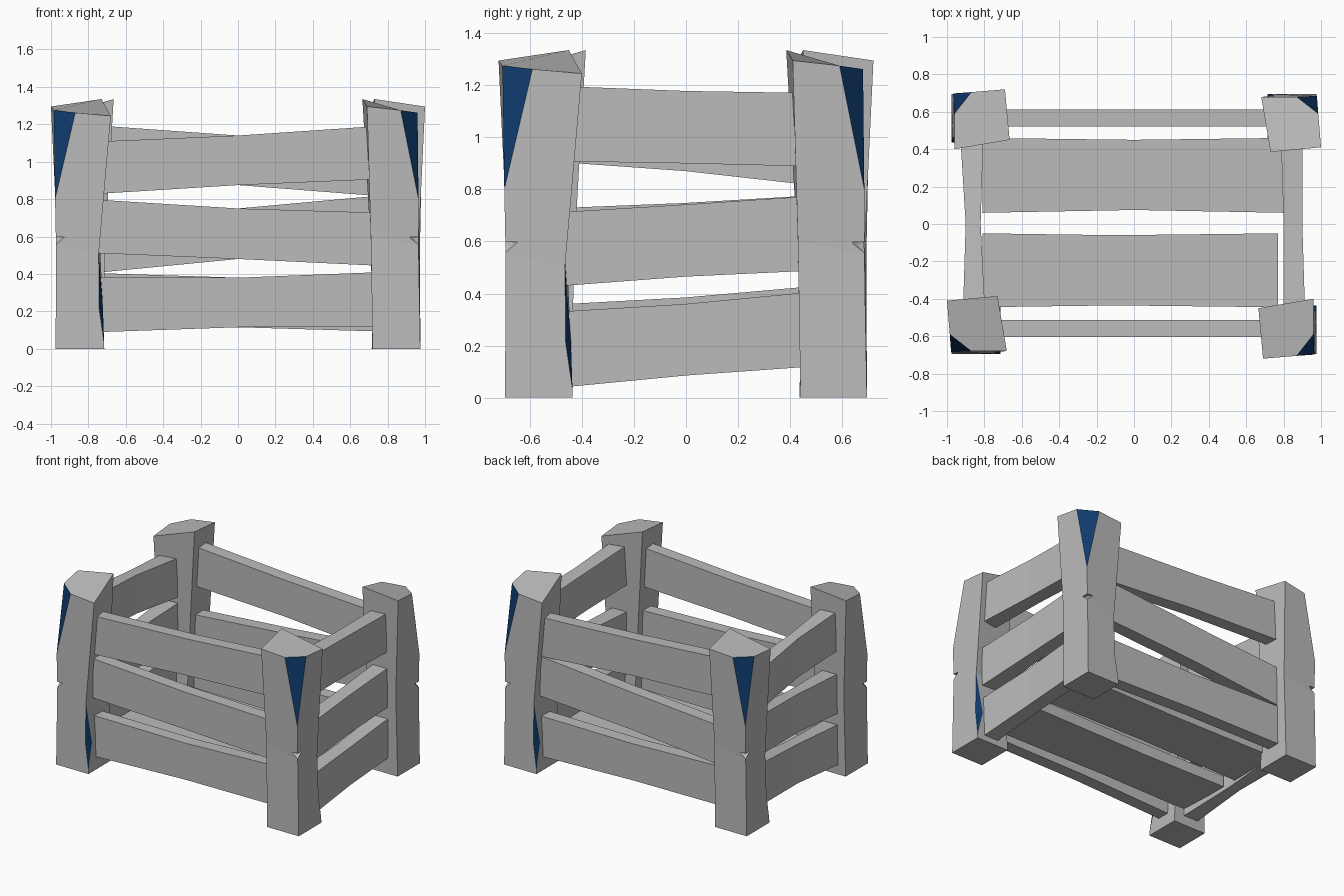
import bpy, bmesh, math
from mathutils import Matrix, Vector

if "Cube" in bpy.data.objects:
    bpy.data.objects.remove(bpy.data.objects["Cube"])


def material(name, rgb):
    m = bpy.data.materials.new(name)
    m.diffuse_color = (*rgb, 1)
    m.use_nodes = True
    m.node_tree.nodes["Principled BSDF"].inputs["Base Color"].default_value = m.diffuse_color
    return m


GREY = material("grey wood", (0.5, 0.5, 0.5))
BLUE = material("blue chipped wood", (0.005, 0.046, 0.162))


def make(name, verts, faces, blue=()):
    bm = bmesh.new()
    vs = [bm.verts.new(v) for v in verts]
    for i, f in enumerate(faces):
        face = bm.faces.new([vs[k] for k in f])
        face.material_index = 1 if i in blue else 0
    bmesh.ops.recalc_face_normals(bm, faces=bm.faces[:])
    me = bpy.data.meshes.new(name)
    bm.to_mesh(me)
    bm.free()
    me.materials.append(GREY)
    me.materials.append(BLUE)
    ob = bpy.data.objects.new(name, me)
    bpy.context.collection.objects.link(ob)
    return ob


# Corner post, modelled at the front left: pinched waist, sloped top, chipped corners
V = dict(
    A0=(-.975, -.695, 0), B0=(-.715, -.695, 0), C0=(-.715, -.44, 0), D0=(-.975, -.44, 0),
    Am=(-.973, -.685, .55), Bm=(-.745, -.682, .5), Cm=(-.738, -.43, .55), Dm=(-.967, -.43, .6),
    E=(-.978, -.685, .8), A1=(-.985, -.59, 1.275), A2=(-.87, -.68, 1.262),
    Bt=(-.68, -.68, 1.245), Ct=(-.73, -.385, 1.335), Dt=(-1.0, -.41, 1.295),
    P0=(-.716, -.694, .03), P1=(-.742, -.69, .21), P2=(-.722, -.645, .21))
F = ["A0 D0 C0 B0", "A1 A2 Bt Ct Dt", "A0 B0 P0 P1 Bm Am", "Am Bm Bt A2 E",
     "D0 A0 Am Dm", "Dm Am E A1 Dt", "B0 C0 Cm Bm P2 P0", "Bm Cm Ct Bt",
     "C0 D0 Dm Cm", "Cm Dm Dt Ct", "E A2 A1", "P0 P2 P1", "P1 P2 Bm"]
keys = list(V)
post = make("post_front_left", V.values(),
            [[keys.index(k) for k in f.split()] for f in F], blue=(10, 11, 12))

# Small notch in the outer edge of the post
cut = make("notch_cutter", [(-1.01, -.72, .60), (-.925, -.688, .597), (-.972, -.635, .597),
                            (-.99, -.71, .53), (-.955, -.66, .585)],
           [(0, 1, 2), (0, 3, 1), (0, 2, 3), (1, 3, 4), (3, 2, 4), (1, 4, 2)])
cut.hide_render = True
mod = post.modifiers.new("notch", 'BOOLEAN')
mod.object = cut
mod.operation = 'DIFFERENCE'
mod.solver = 'EXACT'
bpy.context.view_layer.objects.active = post
bpy.ops.object.modifier_apply(modifier=mod.name)
bpy.data.objects.remove(cut)

# The other posts are quarter turns of the first one
centre = Vector((-.84, -.56, 0))
for name, turns, pos in (("post_front_right", 1, (.84, -.56, 0)),
                         ("post_back_right", 2, (.84, .56, 0)),
                         ("post_back_left", 3, (-.84, .56, 0))):
    me = post.data.copy()
    me.transform(Matrix.Translation(pos) @ Matrix.Rotation(turns * math.pi / 2, 4, 'Z')
                 @ Matrix.Translation(-centre))
    bpy.context.collection.objects.link(bpy.data.objects.new(name, me))


def slat(name, axis, stations):
    """Plank lofted through stations (along, side_a, side_b, low, high)."""
    verts = []
    for t, a, b, lo, hi in stations:
        for s, z in ((a, lo), (b, lo), (b, hi), (a, hi)):
            verts.append((t, s, z) if axis == 'x' else (s, t, z))
    faces = [(0, 1, 2, 3), (8, 9, 10, 11)]
    for r in (0, 4):
        faces += [(r + i, r + (i + 1) % 4, r + 4 + (i + 1) % 4, r + 4 + i) for i in range(4)]
    make(name, verts, faces)


# Long slats: (low, high) at left, middle, right
front = {"bottom": ((.088, .385), (.115, .38), (.12, .41)),
         "middle": ((.512, .798), (.48, .75), (.443, .727)),
         "top": ((.827, .107 + 1), (.875, 1.14), (.907, 1.192))}
back = {"bottom": ((.12, .405), (.115, .38), (.092, .385)),
        "middle": ((.405, .69), (.48, .75), (.53, .82)),
        "top": ((.907, 1.195), (.875, 1.14), (.815, 1.1))}
for side, y0, y1, data in (("front", -.603, -.513, front), ("back", .52, .613, back)):
    for level, zs in data.items():
        slat(f"{side}_slat_{level}", 'x',
             [(x, y0, y1, lo, hi) for x, (lo, hi) in zip((-.77, 0, .77), zs)])

# Short slats: (low, high) at front, middle, back
right = {"bottom": ((.038, .33), (.085, .36), (.12, .407)),
         "middle": ((.428, .712), (.465, .742), (.488, .775)),
         "top": ((.908, 1.197), (.9, 1.178), (.888, 1.17))}
left = {"bottom": ((.065, .358), (.1, .385), (.125, .428)),
        "middle": ((.44, .728), (.47, .748), (.492, .777)),
        "top": ((.905, 1.19), (.87, 1.15), (.815, 1.1))}
for side, xs, data in (("right", ((.80, .915), (.80, .90), (.785, .90)), right),
                       ("left", ((-.915, -.795), (-.90, -.82), (-.93, -.805)), left)):
    for level, zs in data.items():
        slat(f"{side}_slat_{level}", 'y',
             [(y, a, b, lo, hi) for y, (a, b), (lo, hi) in zip((-.49, 0, .49), xs, zs)])

# Floor planks
slat("floor_plank_back", 'x', [(-.81, .06, .46, .12, .2), (0, .075, .45, .12, .2), (.8, .06, .46, .12, .2)])
slat("floor_plank_front", 'x', [(-.81, -.445, -.05, .12, .2), (-.1, -.435, -.06, .12, .2), (.77, -.445, -.05, .12, .2)])
